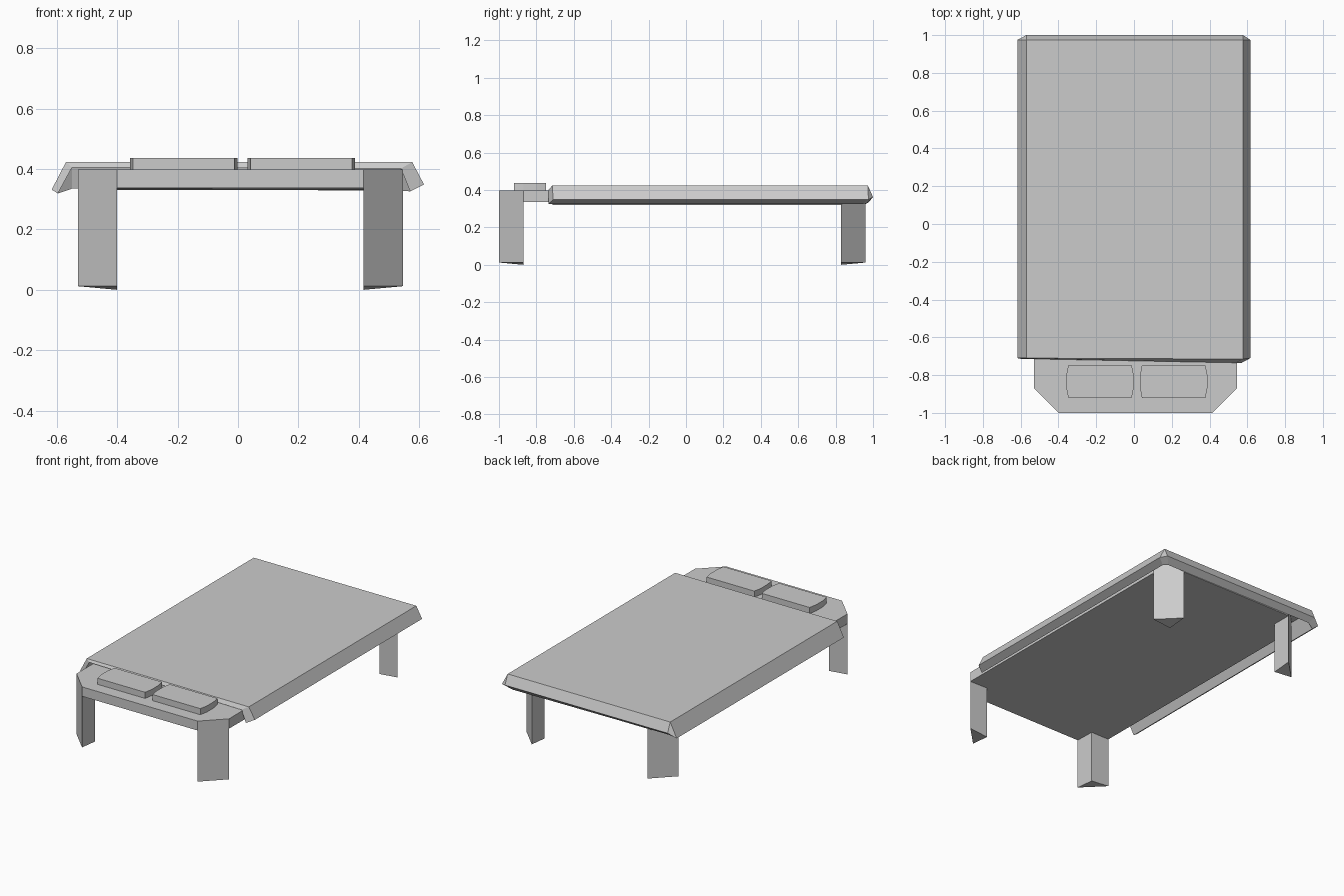
import bpy, bmesh

if "Cube" in bpy.data.objects:
    bpy.data.objects.remove(bpy.data.objects["Cube"])


def make_object(name, verts, faces):
    mesh = bpy.data.meshes.new(name)
    bm = bmesh.new()
    vs = [bm.verts.new(v) for v in verts]
    for f in faces:
        bm.faces.new([vs[i] for i in f])
    bmesh.ops.recalc_face_normals(bm, faces=bm.faces[:])
    bm.to_mesh(mesh)
    bm.free()
    obj = bpy.data.objects.new(name, mesh)
    bpy.context.collection.objects.link(obj)
    return obj


def prism(name, outline, bottoms, top):
    """Extrude a plan outline; each corner has its own bottom height."""
    n = len(outline)
    verts = [(x, y, z) for (x, y), z in zip(outline, bottoms)]
    verts += [(x, y, top) for x, y in outline]
    faces = [range(n), range(n, 2 * n)]
    faces += [(i, (i + 1) % n, n + (i + 1) % n, n + i) for i in range(n)]
    return make_object(name, verts, faces)


# Bed base: slab with four cut corners
L, R, F, B, C = -0.53, 0.546, -1.0, 0.96, 0.13
base = [(L + C, F), (R - C, F), (R, F + C), (R, B - C),
        (R - C, B), (L + C, B), (L, B - C), (L, F + C)]
prism("bed_base", base, [0.338, 0.338, 0.335, 0.33, 0.33, 0.33, 0.33, 0.335], 0.398)

# Legs: triangular prisms under the cut corners, tips lowest on the inside
for side, x, sx in (("left", L, 1), ("right", R, -1)):
    for end, y, sy in (("front", F, 1), ("back", B, -1)):
        tri = [(x, y + sy * C), (x + sx * C, y), (x + sx * C, y + sy * C)]
        prism(f"{end}_{side}_leg", tri, [0.012, 0.012, 0.0], 0.34)

# Pillows: flat blocks with bowed short ends
for side, cx in (("left", -0.18), ("right", 0.21)):
    half = [(0.168, -0.086), (0.178, -0.035), (0.178, 0.035), (0.168, 0.086)]
    outline = half + [(-x, -y) for x, y in half]
    outline = [(cx + x, -0.834 + y) for x, y in outline]
    prism(f"{side}_pillow", outline, [0.395] * 8, 0.437)

# Blanket: thick sheet with flared left, right and back flaps, open at the front
outer = [(-0.57, -0.71, 0.423), (0.577, -0.715, 0.423), (0.577, 0.973, 0.423), (-0.57, 0.973, 0.423),
         (-0.617, -0.71, 0.332), (0.616, -0.71, 0.349), (0.616, 0.975, 0.349),
         (0.577, 1.0, 0.362), (-0.57, 1.0, 0.362), (-0.617, 0.975, 0.332)]
inner = [(-0.55, -0.714, 0.405), (0.54, -0.735, 0.402), (0.54, 0.945, 0.402), (-0.55, 0.945, 0.405),
         (-0.597, -0.714, 0.319), (0.57, -0.735, 0.326), (0.57, 0.945, 0.326),
         (0.545, 0.965, 0.328), (-0.55, 0.965, 0.335), (-0.597, 0.945, 0.319)]
sheet = [(0, 1, 2, 3), (0, 3, 9, 4), (1, 5, 6, 2), (2, 7, 8, 3), (2, 6, 7), (3, 8, 9)]
rim = [0, 1, 5, 6, 7, 8, 9, 4]
faces = sheet + [tuple(i + 10 for i in f) for f in sheet]
faces += [(a, b, b + 10, a + 10) for a, b in zip(rim, rim[1:] + rim[:1])]
make_object("blanket", outer + inner, faces)
